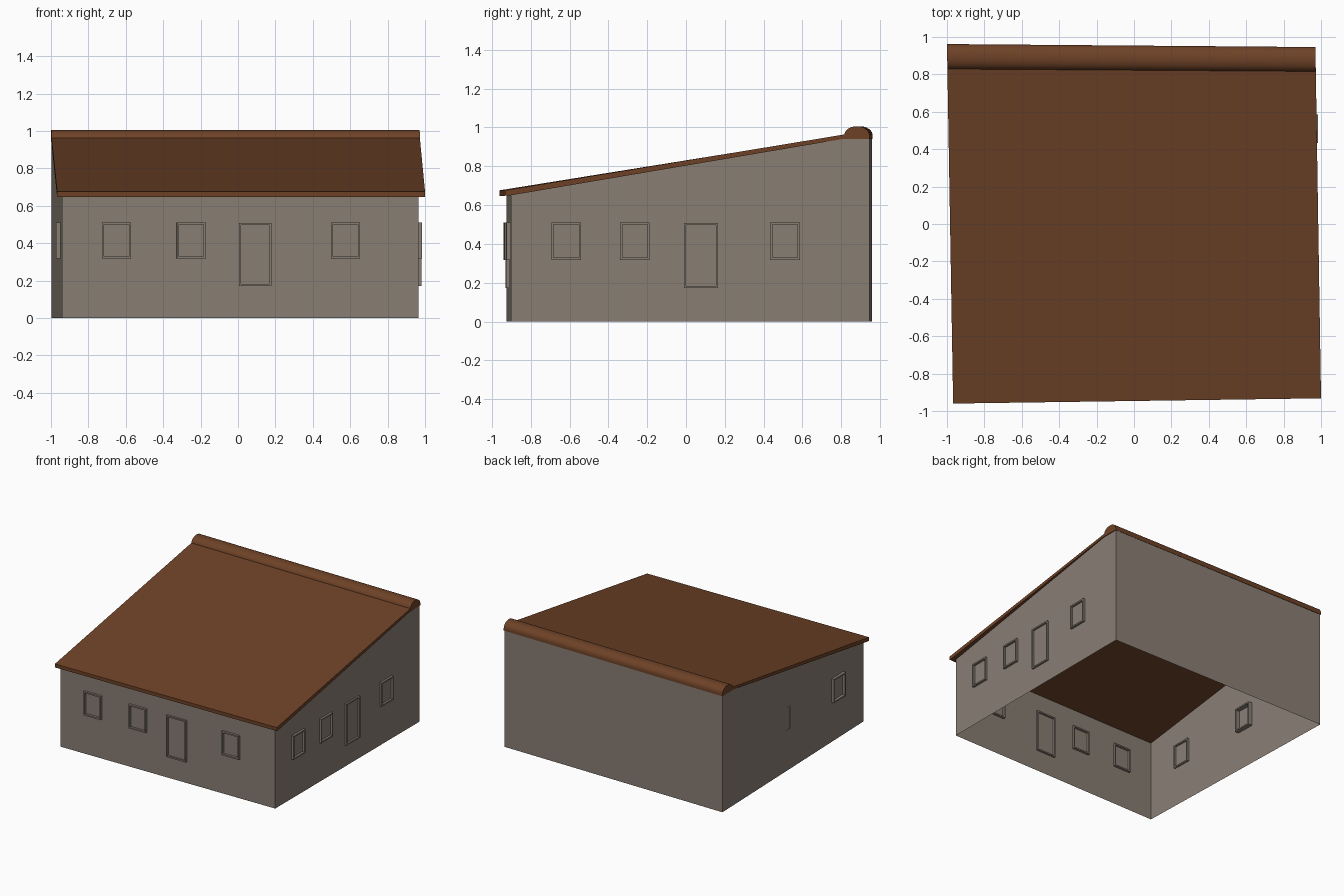
import bpy, bmesh, math
from mathutils import Vector

if "Cube" in bpy.data.objects:
    bpy.data.objects.remove(bpy.data.objects["Cube"])


def material(name, rgb):
    m = bpy.data.materials.new(name)
    m.diffuse_color = (*rgb, 1)
    m.use_nodes = True
    m.node_tree.nodes["Principled BSDF"].inputs["Base Color"].default_value = m.diffuse_color
    return m


STONE = material("grey brown wall", (0.25, 0.21, 0.175))
TILE = material("brown roof", (0.155, 0.054, 0.02))


def make(name, bm, mat):
    mesh = bpy.data.meshes.new(name)
    bm.to_mesh(mesh)
    bm.free()
    mesh.materials.append(mat)
    ob = bpy.data.objects.new(name, mesh)
    bpy.context.collection.objects.link(ob)
    return ob


def loft(name, profile, front_l, back_l, front_r, back_r, mat):
    """Sweep a (v, z) profile sideways; v runs from front edge to back edge."""
    bm = bmesh.new()
    ends = []
    for f, b in ((front_l, back_l), (front_r, back_r)):
        f, b = Vector(f), Vector(b)
        ends.append([bm.verts.new((*f.lerp(b, v), z)) for v, z in profile])
    a, c = ends
    n = len(profile)
    for i in range(n):
        j = (i + 1) % n
        bm.faces.new((a[i], a[j], c[j], c[i]))
    bm.faces.new(a)
    bm.faces.new(c)
    bmesh.ops.recalc_face_normals(bm, faces=bm.faces)
    return make(name, bm, mat)


# Roof footprint, a slightly skewed rectangle
ROOF = ((-0.967, -0.960), (-1.0, 0.962), (1.0, -0.932), (0.97, 0.946))

# Sloping roof slab
loft("roof_slab", [(0, 0.648), (0.018, 0.651), (0.925, 0.940), (0.935, 0.940),
                   (0.935, 0.965), (0, 0.676)], *ROOF, TILE)

# Rounded ridge cap along the high back edge
cap = [(0.965 - 0.035 * math.cos(t), 0.952 + 0.054 * math.sin(t) ** 0.85)
       for t in [math.pi * i / 16 for i in range(1, 16)]]
cap = [(0.927, 0.940), (0.930, 0.954)] + cap + [(1.0, 0.954), (1.0, 0.940)]
ridge = loft("ridge_cap", cap, *ROOF, TILE)
bpy.context.view_layer.objects.active = ridge
ridge.select_set(True)
bpy.ops.object.shade_smooth_by_angle(angle=math.radians(40))

# Thin walls, open below, following the roof underside
FL, FR = (-0.940, -0.925), (0.965, -0.902)
BL, BR = (-0.997, 0.958), (0.966, 0.944)
bm = bmesh.new()
fl, fr, bl, br = [bm.verts.new((*p, 0)) for p in (FL, FR, BL, BR)]
tfl, tfr = [bm.verts.new((*p, 0.660)) for p in (FL, FR)]
tbl, tbr = [bm.verts.new((*p, 0.942)) for p in (BL, BR)]
kl, kr = [bm.verts.new((*Vector(f).lerp(Vector(b), 0.925), 0.942))
          for f, b in ((FL, BL), (FR, BR))]
bm.faces.new((fl, fr, tfr, tfl))
bm.faces.new((br, bl, tbl, tbr))
bm.faces.new((fr, br, tbr, kr, tfr))
bm.faces.new((bl, fl, tfl, kl, tbl))
make("walls", bm, STONE)


def frame(name, centre, angle, width, z0, z1, depth, rim=0.011):
    """Rectangular frame that straddles the wall at centre."""
    bm = bmesh.new()
    w, rings = width / 2, []
    for y in (-depth / 2, depth / 2):
        for s in (0, rim):
            rings.append([bm.verts.new(p) for p in (
                (-w + s, y, z0 + s), (w - s, y, z0 + s),
                (w - s, y, z1 - s), (-w + s, y, z1 - s))])
    fo, fi, bo, bi = rings
    for p, q in ((fo, fi), (fi, bi), (bi, bo), (bo, fo)):
        for i in range(4):
            j = (i + 1) % 4
            bm.faces.new((p[i], p[j], q[j], q[i]))
    bmesh.ops.recalc_face_normals(bm, faces=bm.faces)
    ob = make(name, bm, STONE)
    ob.location = (*centre, 0)
    ob.rotation_euler.z = angle


def on_front(x):
    return (x, -0.925 + 0.023 * (x + 0.94) / 1.905)


# Front and right windows and doors
for x in (-0.65, -0.25, 0.575):
    frame("front_window", on_front(x), 0.012, 0.155, 0.318, 0.51, 0.036)
frame("front_door", on_front(0.092), 0.012, 0.175, 0.172, 0.508, 0.03)
for y in (-0.617, -0.263, 0.51):
    frame("right_window", (0.965, y), math.pi / 2, 0.152, 0.318, 0.51, 0.036)
frame("right_door", (0.965, 0.077), math.pi / 2, 0.175, 0.172, 0.508, 0.03)

# Left windows, the rear one nearly buried in the slanting wall
for y in (-0.58, 0.125):
    frame("left_window", (-0.954, y), -math.pi / 2, 0.155, 0.318, 0.51, 0.036)
